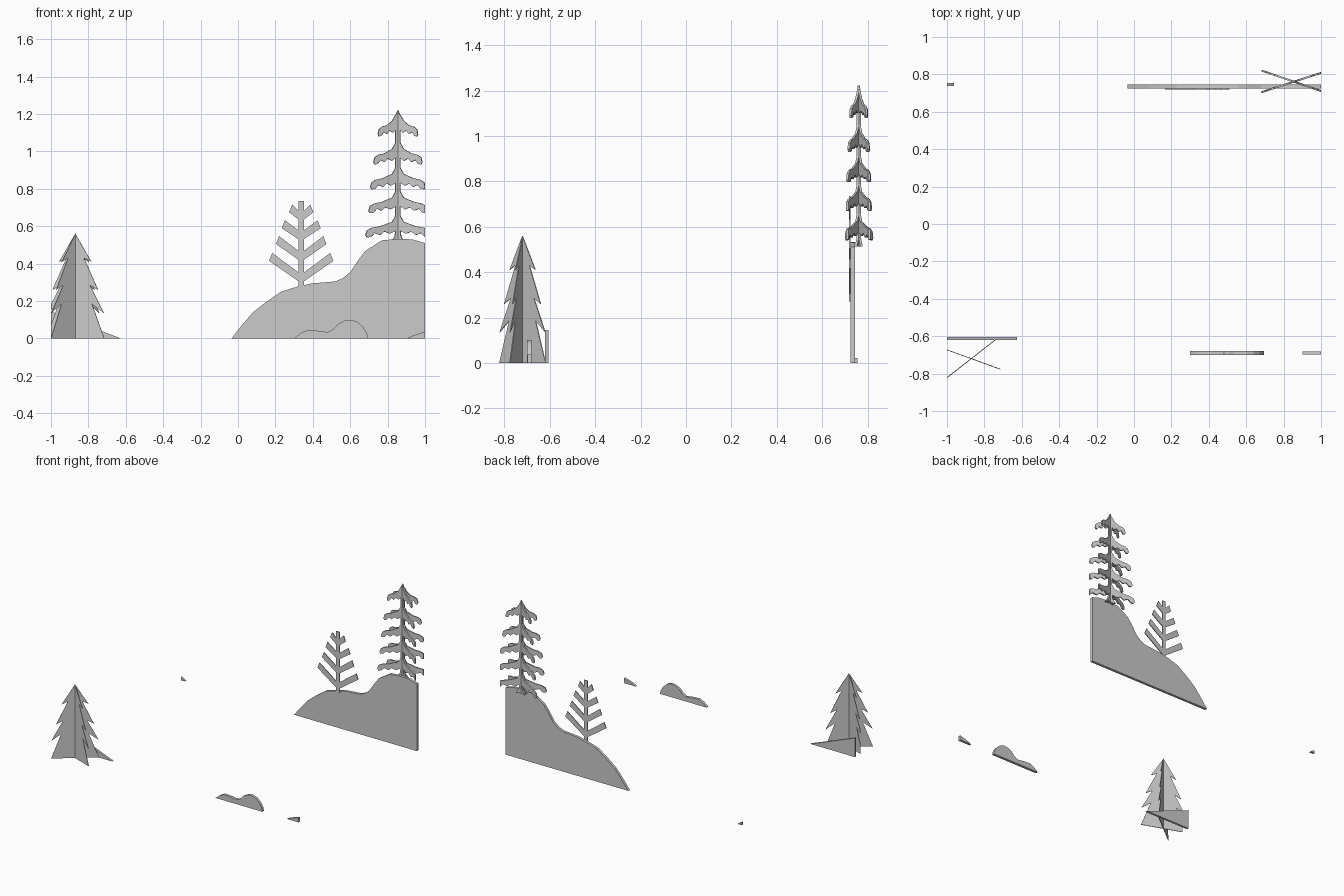
import bpy, bmesh, math
from mathutils import Matrix, Vector

if "Cube" in bpy.data.objects:
    bpy.data.objects.remove(bpy.data.objects["Cube"])


def panel(name, profile, y, thick, x=0.0, angle=0.0):
    """Upright cut-out: an (x, z) outline given thickness, turned, placed and trimmed at x = +-1."""
    bm = bmesh.new()
    face = bm.faces.new([bm.verts.new((px, -thick / 2, pz)) for px, pz in profile])
    ext = bmesh.ops.extrude_face_region(bm, geom=[face], use_keep_orig=True)
    moved = [g for g in ext["geom"] if isinstance(g, bmesh.types.BMVert)]
    bmesh.ops.translate(bm, verts=moved, vec=(0, thick, 0))
    bmesh.ops.transform(
        bm, verts=bm.verts,
        matrix=Matrix.Translation((x, y, 0)) @ Matrix.Rotation(math.radians(angle), 4, "Z"))
    bmesh.ops.triangulate(bm, faces=bm.faces)
    for side in (-1, 1):
        if max(v.co.x * side for v in bm.verts) > 1.0001:
            cut = bmesh.ops.bisect_plane(
                bm, geom=bm.verts[:] + bm.edges[:] + bm.faces[:],
                plane_co=Vector((side, 0, 0)), plane_no=Vector((side, 0, 0)),
                clear_outer=True)
            edges = [g for g in cut["geom_cut"] if isinstance(g, bmesh.types.BMEdge)]
            bmesh.ops.holes_fill(bm, edges=edges, sides=0)
    bmesh.ops.recalc_face_normals(bm, faces=bm.faces)
    me = bpy.data.meshes.new(name)
    bm.to_mesh(me)
    bm.free()
    ob = bpy.data.objects.new(name, me)
    bpy.context.collection.objects.link(ob)
    return ob


def mirrored(half):
    """Right half outline (top to bottom) closed with its mirror image."""
    return half + [(-px, pz) for px, pz in reversed(half) if px > 1e-6]


# Large back hill
panel("back_hill", [
    (-0.035, 0), (0.02, 0.07), (0.08, 0.14), (0.15, 0.195), (0.23, 0.25), (0.31, 0.275),
    (0.40, 0.295), (0.52, 0.305), (0.56, 0.322), (0.60, 0.355), (0.64, 0.415),
    (0.68, 0.468), (0.77, 0.525), (0.86, 0.532), (0.93, 0.53), (1, 0.51), (1, 0)],
    0.735, 0.02)

# Bare flat tree with rising branches, fixed to the front of the hill
half = [(0.014, 0.735)]
for tip_x, tip_z, root in [(0.065, 0.675, 0.635), (0.104, 0.59, 0.53),
                           (0.135, 0.505, 0.42), (0.172, 0.415, 0.305)]:
    half += [(0.014, root + 0.048), (tip_x - 0.017, tip_z + 0.042), (tip_x, tip_z), (0.014, root)]
half.append((0.014, 0.27))
panel("bare_tree", mirrored(half), 0.722, 0.006, x=0.338)

# Tall fir of two crossed panels with drooping tiers
half = [(0, 1.222), (0.012, 1.195)]
for r, z in [(0.113, 1.08), (0.138, 0.93), (0.155, 0.797), (0.166, 0.67), (0.183, 0.54)]:
    half += [(0.014, z + 0.115), (0.033, z + 0.083), (0.55 * r, z + 0.06), (0.8 * r, z + 0.052),
             (0.95 * r, z + 0.038), (r, z + 0.012), (0.95 * r, z), (0.83 * r, z + 0.003),
             (0.72 * r, z + 0.024), (0.55 * r, z + 0.013), (0.42 * r, z + 0.032),
             (0.25 * r, z + 0.02), (0.014, z + 0.036)]
half += [(0.018, 0.545), (0.04, 0.513)]
for name, angle in (("tall_fir_panel_a", 18), ("tall_fir_panel_b", -19)):
    panel(name, mirrored(half), 0.761, 0.01, x=0.855, angle=angle)

# Near fir of two crossed thin sheets with saw-tooth edges
half = [(0, 0.56), (0.092, 0.41), (0.05, 0.43), (0.13, 0.26), (0.083, 0.285),
        (0.163, 0.135), (0.095, 0.185), (0.165, 0)]
for name, angle in (("near_fir_panel_a", -20), ("near_fir_panel_b", 38)):
    panel(name, mirrored(half), -0.72, 0.004, x=-0.87, angle=angle)

# Low slope behind the near fir
panel("left_slope", [(-1, 0), (-1, 0.145), (-0.975, 0.135), (-0.72, 0.036), (-0.625, 0)],
      -0.613, 0.016)

# Small front mounds
panel("front_mound", [
    (0.30, 0), (0.335, 0.028), (0.37, 0.045), (0.42, 0.042), (0.48, 0.034), (0.51, 0.05),
    (0.535, 0.078), (0.57, 0.095), (0.605, 0.1), (0.64, 0.088), (0.67, 0.06),
    (0.69, 0.027), (0.695, 0)], -0.69, 0.02)
panel("right_mound", [(0.90, 0), (0.93, 0.013), (0.96, 0.024), (1, 0.036), (1, 0)], -0.69, 0.018)

# Sliver of hill at the far left
panel("far_left_mound", [(-1, 0), (-1, 0.022), (-0.98, 0.012), (-0.963, 0)], 0.747, 0.016)
